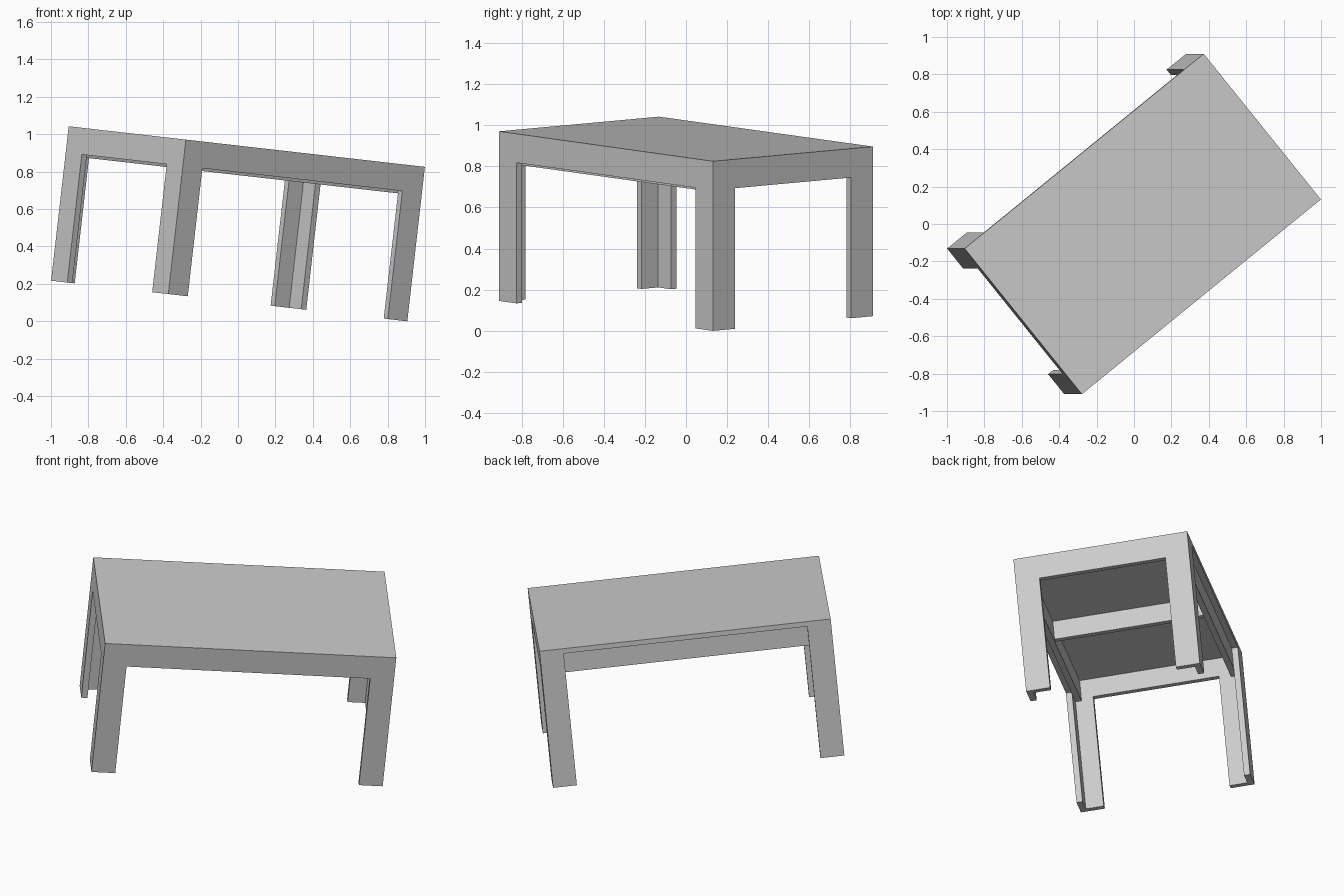
import bpy, bmesh
from math import radians
from mathutils import Matrix, Vector

if "Cube" in bpy.data.objects:
    bpy.data.objects.remove(bpy.data.objects["Cube"])

L, W, H = 1.655, 1.002, 0.831      # length, width, height of the table
T = 0.035                          # board thickness
TOP = 0.03                         # top plate thickness
APRON = 0.142                      # drop of the aprons below the top
RAIL = 0.157                       # drop of the inner rails
ARM_U, ARM_V = 0.135, 0.138        # leg arm widths

# The whole table is turned about z, then tipped about y
POSE = (Matrix.Translation((0, 0, 0.5207)) @ Matrix.Rotation(radians(6.5), 4, 'Y')
        @ Matrix.Rotation(radians(39), 4, 'Z'))


def boards(name, boxes):
    """One object from boxes given as (u0, u1, v0, v1, w0, w1), w from the feet up."""
    bm = bmesh.new()
    for u0, u1, v0, v1, w0, w1 in boxes:
        size = Vector((abs(u1 - u0), abs(v1 - v0), w1 - w0))
        mid = Vector(((u0 + u1) / 2, (v0 + v1) / 2, (w0 + w1 - H) / 2))
        bmesh.ops.create_cube(bm, size=1, matrix=Matrix.Translation(mid)
                              @ Matrix.Diagonal((*size, 1)))
    bm.transform(POSE)
    mesh = bpy.data.meshes.new(name)
    bm.to_mesh(mesh)
    bm.free()
    ob = bpy.data.objects.new(name, mesh)
    bpy.context.collection.objects.link(ob)


u, v = L / 2, W / 2
under = H - TOP

# Table top, stopping at the left end board
boards("table_top", [(-u + T, u, -v, v, under, H)])

# End boards across the full width
boards("left_end_board", [(-u, -u + T, -v, v, H - APRON, H)])
boards("right_end_board", [(u - T, u, -v, v, H - APRON, under)])

# L-section legs: a side plank up to the top, an end plank under the end board
for side, su in (("left", -1), ("right", 1)):
    for face, sv in (("front", -1), ("back", 1)):
        boards(f"{face}_{side}_leg", [
            (su * (u - T), su * (u - ARM_U), sv * v, sv * (v - T), 0, under),
            (su * u, su * (u - T), sv * v, sv * (v - ARM_V), 0, H - APRON)])

# Flush front apron between the legs
boards("front_apron", [(-u + ARM_U, u - ARM_U, -v, -v + T, H - APRON, under)])

# Inner rails behind the legs on both long sides
for face, sv in (("front", -1), ("back", 1)):
    boards(f"{face}_inner_rail", [(-u + T, u - T, sv * (v - T), sv * (v - 2 * T), H - RAIL, under)])

# Middle cross brace
boards("cross_brace", [(-T / 2, T / 2, -v + 2 * T, v - 2 * T, H - APRON, under)])
